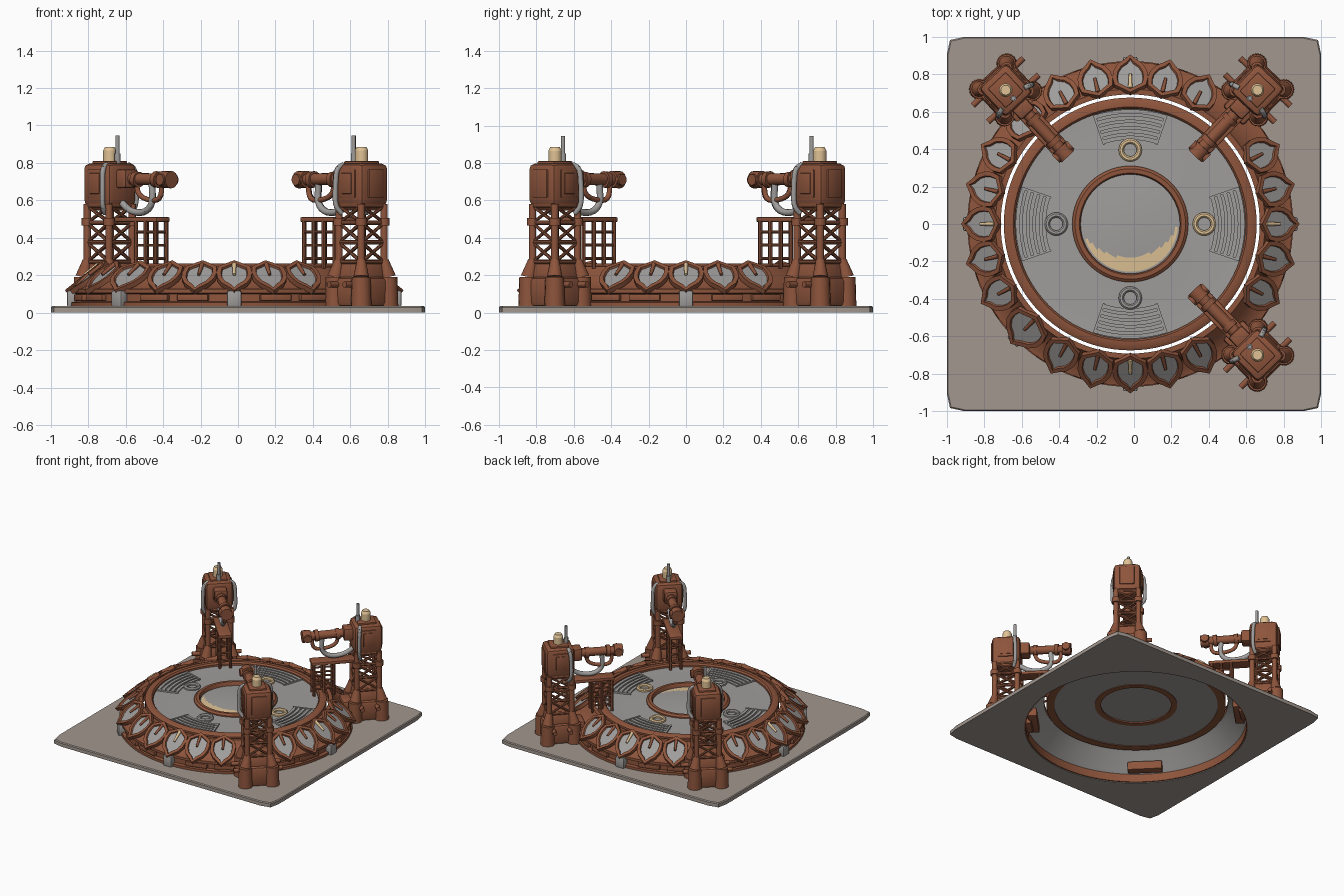
import bpy, bmesh, math
from mathutils import Matrix, Vector

if "Cube" in bpy.data.objects:
    bpy.data.objects.remove(bpy.data.objects["Cube"])

CX = -0.02                      # the round platform sits slightly off centre
RING = Matrix.Translation((CX, 0, 0))


def material(name, rgb):
    m = bpy.data.materials.new(name)
    m.diffuse_color = (*rgb, 1)
    m.use_nodes = True
    m.node_tree.nodes["Principled BSDF"].inputs["Base Color"].default_value = m.diffuse_color
    return m


RUST = material("rust_brown", (0.27, 0.09, 0.045))
GREY = material("metal_grey", (0.35, 0.34, 0.33))
TAUPE = material("plate_taupe", (0.36, 0.31, 0.275))
BEIGE = material("lamp_beige", (0.74, 0.54, 0.30))


def finish(name, bm, mats, M=Matrix.Identity(4), angle=35):
    bmesh.ops.remove_doubles(bm, verts=bm.verts, dist=1e-5)
    bmesh.ops.recalc_face_normals(bm, faces=bm.faces)
    me = bpy.data.meshes.new(name)
    bm.to_mesh(me)
    bm.free()
    ob = bpy.data.objects.new(name, me)
    bpy.context.collection.objects.link(ob)
    for m in mats:
        me.materials.append(m)
    ob.matrix_world = M
    bpy.ops.object.select_all(action='DESELECT')
    ob.select_set(True)
    bpy.context.view_layer.objects.active = ob
    bpy.ops.object.shade_smooth_by_angle(angle=math.radians(angle))
    return ob


def box(bm, c, size, bevel=0, rot=0, taper=1):
    vs = bmesh.ops.create_cube(bm, size=1)['verts']
    for v in vs:
        k = taper if v.co.z > 0 else 1
        v.co = Vector((v.co.x * size[0] * k, v.co.y * size[1] * k, v.co.z * size[2]))
    bmesh.ops.transform(bm, verts=vs, matrix=Matrix.Rotation(rot, 4, 'Z') @ Matrix.Translation(c))
    if bevel:
        es = list({e for v in vs for e in v.link_edges})
        bmesh.ops.bevel(bm, geom=es, offset=bevel, segments=2, affect='EDGES', profile=0.5)


def rod(bm, p, q, r, r2=None, seg=12):
    p, q = Vector(p), Vector(q)
    d = q - p
    M = Matrix.Translation((p + q) / 2) @ d.to_track_quat('Z', 'Y').to_matrix().to_4x4()
    bmesh.ops.create_cone(bm, cap_ends=True, segments=seg, radius1=r,
                          radius2=r if r2 is None else r2, depth=d.length, matrix=M)


def hose(bm, pts, r):
    # smooth quadratic path through control points
    pts = [Vector(p) for p in pts]
    path = [pts[0]]
    for i in range(1, len(pts) - 1):
        a, b, c = (pts[i - 1] + pts[i]) / 2, pts[i], (pts[i] + pts[i + 1]) / 2
        path += [a * (1 - t) ** 2 + b * 2 * t * (1 - t) + c * t * t for t in (0, .25, .5, .75, 1)]
    path.append(pts[-1])
    for a, b in zip(path, path[1:]):
        if (b - a).length > 1e-4:
            rod(bm, a, b + (b - a).normalized() * r * 0.2, r)


def lathe(bm, prof, mats=None, seg=96, a0=0, a1=math.tau, closed=True, centre=(0, 0)):
    full = a1 - a0 > 6.28
    n = seg if full else seg + 1
    rings = [[bm.verts.new((centre[0] + r * math.cos(a0 + (a1 - a0) * i / seg),
                            centre[1] + r * math.sin(a0 + (a1 - a0) * i / seg), z))
              for r, z in prof] for i in range(n)]
    m = len(prof)
    for i in range(seg):
        A, B = rings[i], rings[(i + 1) % n]
        for j in range(m if closed else m - 1):
            f = bm.faces.new((A[j], B[j], B[(j + 1) % m], A[(j + 1) % m]))
            f.material_index = mats[j] if mats else 0
    if not full and closed:
        bm.faces.new(rings[0])
        bm.faces.new(rings[-1])


# ground plate: rounded square with a round opening
bm = bmesh.new()
N, loops = 128, []
for kind, z in (("out", 0), ("out", 0.028), ("mid", 0.035), ("in", 0.035), ("in", 0)):
    loop = []
    for i in range(N):
        a = math.tau * i / N
        c, s = math.cos(a), math.sin(a)
        r = (abs(c) ** 40 + abs(s) ** 40) ** (-1 / 40) * (0.994 if kind == "mid" else 1)
        loop.append(bm.verts.new((CX + .84 * c, .84 * s, z) if kind == "in" else (r * c, r * s, z)))
    loops.append(loop)
for k in range(5):
    A, B = loops[k], loops[(k + 1) % 5]
    for i in range(N):
        bm.faces.new((A[i], A[(i + 1) % N], B[(i + 1) % N], B[i]))
finish("ground_plate", bm, [TAUPE])

# sloping ring wall: rust outside, grey inside
bm = bmesh.new()
lathe(bm, [(.87, .03), (.87, .055), (.845, .06), (.845, .10), (.865, .105), (.865, .125), (.82, .135),
           (.735, .215), (.72, .245), (.692, .245), (.692, .215), (.72, .19), (.81, .09), (.83, .07),
           (.83, .005), (.84, .005)],
      [0] * 10 + [1, 1, 1, 0, 0, 0])
finish("ring_wall", bm, [RUST, GREY], RING)

# skirt panels, grey skirt blocks and inner buttresses
panels, blocks, butts = bmesh.new(), bmesh.new(), bmesh.new()
for k in range(4):
    for off in (-30, -15, 15, 30):
        box(panels, (.85, 0, .08), (.03, .17, .035), .005, math.radians(90 * k + off))
    box(blocks, (.868, 0, .075), (.05, .075, .085), .008, math.radians(90 * k))
    box(butts, (.775, 0, .10), (.07, .26, .07), .008, math.radians(90 * k + 45))
box(blocks, (.868, 0, .075), (.05, .075, .085), .008, math.radians(225))
finish("skirt_panels", panels, [RUST], RING)
finish("skirt_blocks", blocks, [GREY], RING)
finish("inner_buttresses", butts, [RUST], RING)

# petals around the rim: pointed frame with a sunken grey pane and a small stud
HALF = [(.905, 0), (.878, .035), (.855, .068), (.82, .09), (.785, .095), (.745, .085), (.705, 0)]
petals, studs, lamps = bmesh.new(), bmesh.new(), bmesh.new()
angles = [90 * k + o for k in range(4) for o in (-28, -13.7, 0, 13.7, 28)] + [225, 135]
for a in angles:
    wide = 1.25 if a in (225, 135) else 1.0
    outline = HALF + [(r, -w) for r, w in HALF[-2:0:-1]]
    R = Matrix.Rotation(math.radians(a), 4, 'Z')
    top = [petals.verts.new(R @ Vector((r, w * wide, .28 - (r - .705) * .8))) for r, w in outline]
    f = petals.faces.new(top)
    f.normal_update()
    if f.normal.z < 0:
        f.normal_flip()
    down = f.normal * -0.028
    low = [petals.verts.new(v.co + down) for v in top]
    petals.faces.new(low[::-1])
    for i in range(len(top)):
        j = (i + 1) % len(top)
        petals.faces.new((top[i], low[i], low[j], top[j]))
    bmesh.ops.inset_region(petals, faces=[f], thickness=.024, depth=0)
    bmesh.ops.inset_region(petals, faces=[f], thickness=.004, depth=-.012)
    f.material_index = 1
    rod(lamps if a % 90 == 0 else studs, R @ Vector((.725, 0, .258)), R @ Vector((.80, 0, .203)), .012, .008)
finish("rim_petals", petals, [RUST, GREY], RING, 25)
finish("petal_studs", studs, [RUST], RING)
finish("petal_lamps", lamps, [BEIGE], RING)

# round deck with rust edge ring and inner collar
bm = bmesh.new()
lathe(bm, [(0.28, .195), (.28, .24), (.31, .24), (.50, .232), (.62, .235), (.62, .195)])
finish("deck", bm, [GREY], RING)
bm = bmesh.new()
lathe(bm, [(.615, .19), (.615, .25), (.625, .262), (.655, .262), (.675, .25), (.675, .19)])
finish("deck_edge_ring", bm, [RUST], RING)
bm = bmesh.new()
lathe(bm, [(.265, .19), (.265, .25), (.272, .262), (.295, .262), (.31, .25), (.31, .19)], seg=64)
finish("centre_collar", bm, [RUST], RING)

# centre dish with a beige crescent chosen by distance from an offset circle
bm = bmesh.new()
lathe(bm, [(.27 * i / 18, .232 + .012 * math.cos(i / 18 * math.pi / 2)) for i in range(19)],
      seg=96, closed=False)
lathe(bm, [(0, .2), (.27, .2)], seg=96, closed=False)
for f in bm.faces:
    c = f.calc_center_median()
    if c.z > .22 and c.xy.length < .255 and (c.xy - Vector((-.012, .11))).length > .29:
        f.material_index = 1
finish("centre_dish", bm, [GREY, BEIGE], RING)

# deck port rings (two lit, two plain) and curved vents
lit, plain, vents = bmesh.new(), bmesh.new(), bmesh.new()
for k, target in enumerate((lit, lit, plain, plain)):
    a = math.pi / 2 * k
    lathe(target, [(.034, .225), (.034, .248), (.042, .256), (.054, .256), (.062, .248), (.062, .225)],
          seg=32, centre=(.395 * math.cos(a), .395 * math.sin(a)))
    for r in (.45, .485, .52, .555, .59):
        lathe(vents, [(r, .225), (r, .243), (r + .022, .243), (r + .022, .225)], seg=16, a0=a - .31, a1=a + .31)
    for s in (-.32, .32):
        lathe(vents, [(.445, .225), (.445, .246), (.613, .246), (.613, .225)], seg=2, a0=a + s - .012, a1=a + s + .012)
finish("lit_port_rings", lit, [BEIGE], RING)
finish("plain_port_rings", plain, [GREY], RING)
finish("deck_vents", vents, [GREY], RING)


def tower(tag, x, y):
    M = Matrix.Translation((x, y, 0)) @ Matrix.Rotation(math.atan2(-y, CX - x), 4, 'Z')
    corners = [(1, 1), (-1, 1), (-1, -1), (1, -1)]
    # base with corner feet
    b = bmesh.new()
    box(b, (0, 0, .11), (.25, .25, .16), .025)
    box(b, (0, 0, .235), (.21, .21, .10), .012, 0, .78)
    box(b, (.14, 0, .11), (.10, .15, .14), .015)
    for sx, sy in corners:
        rod(b, (sx * .1, sy * .1, .03), (sx * .1, sy * .1, .19), .055, .05, 16)
        rod(b, (sx * .1, sy * .1, .19), (sx * .085, sy * .085, .28), .042, .024)
    for h in (-.06, .06):
        rod(b, (h, -.185, .15), (h, .185, .15), .016)
    finish(tag + "_base", b, [RUST], M)
    # lattice shaft
    b = bmesh.new()
    levels = (.27, .375, .48, .57)
    for i, (sx, sy) in enumerate(corners):
        px, py = sx * .085, sy * .085
        nx, ny = corners[(i + 1) % 4][0] * .085, corners[(i + 1) % 4][1] * .085
        rod(b, (px, py, .18), (px, py, .58), .02)
        rod(b, (px, py, .465), (px, py, .505), .031)
        for z in levels:
            rod(b, (px, py, z), (nx, ny, z), .012, seg=8)
        for z0, z1 in zip(levels, levels[1:]):
            rod(b, (px, py, z0), (nx, ny, z1), .009, seg=8)
            rod(b, (px, py, z1), (nx, ny, z0), .009, seg=8)
    finish(tag + "_lattice", b, [RUST], M)
    # cabin, side panels and roof hatch
    b = bmesh.new()
    box(b, (0, 0, .565), (.17, .17, .04), .01, 0, 1.15)
    box(b, (0, 0, .685), (.215, .205, .225), .03)
    box(b, (0, 0, .80), (.14, .13, .02), .006)
    for s in (-1, 1):
        box(b, (0, s * .104, .69), (.115, .012, .15), .004)
        box(b, (0, s * .111, .69), (.075, .006, .11), .002)
    box(b, (-.11, 0, .69), (.012, .11, .15), .004)
    finish(tag + "_cabin", b, [RUST], M)
    # reaching arm with jointed head and guard loop
    b = bmesh.new()
    box(b, (.13, 0, .715), (.09, .10, .10), .015)
    rod(b, (.15, 0, .715), (.47, 0, .71), .032, seg=16)
    for x0, x1, r in ((.20, .23, .042), (.36, .39, .044), (.42, .485, .046)):
        rod(b, (x0, 0, .712), (x1, 0, .71), r, seg=16)
    rod(b, (.45, -.055, .71), (.45, .055, .71), .03, seg=16)
    hose(b, [(.41, 0, .69), (.40, 0, .60), (.30, 0, .60), (.22, 0, .63), (.21, 0, .70)], .014)
    finish(tag + "_arm", b, [RUST], M)
    # walkway on a light frame
    b = bmesh.new()
    box(b, (.245, 0, .497), (.35, .10, .026), .006)
    for sy in (-.04, .04):
        for px in (.25, .325, .40):
            rod(b, (px, sy, .235), (px, sy, .49), .011, seg=8)
        for z in (.29, .36, .43):
            rod(b, (.25, sy, z), (.40, sy, z), .008, seg=8)
    for z in (.29, .36, .43):
        rod(b, (.40, -.04, z), (.40, .04, z), .008, seg=8)
    finish(tag + "_walkway", b, [RUST], M)
    # grey hose, riser pipe and antenna
    b = bmesh.new()
    hose(b, [(.09, 0, .59), (.16, 0, .54), (.27, 0, .53), (.34, 0, .58), (.33, 0, .69)], .018)
    for s in (-1, 1):
        hose(b, [(.06, s * .09, .53), (.075, s * .125, .57), (.075, s * .122, .68), (.07, s * .118, .77), (.06, s * .08, .79)], .014)
    rod(b, (.06, 0, .79), (.06, 0, .945), .011)
    rod(b, (.06, 0, .79), (.06, 0, .85), .016)
    finish(tag + "_hose_and_antenna", b, [GREY], M)
    # roof beacon
    b = bmesh.new()
    rod(b, (0, 0, .80), (0, 0, .865), .036, seg=20)
    rod(b, (0, 0, .865), (0, 0, .885), .036, .026, 20)
    finish(tag + "_beacon", b, [BEIGE], M)


tower("back_right_tower", .66, .715)
tower("back_left_tower", -.685, .715)
tower("front_right_tower", .66, -.70)
